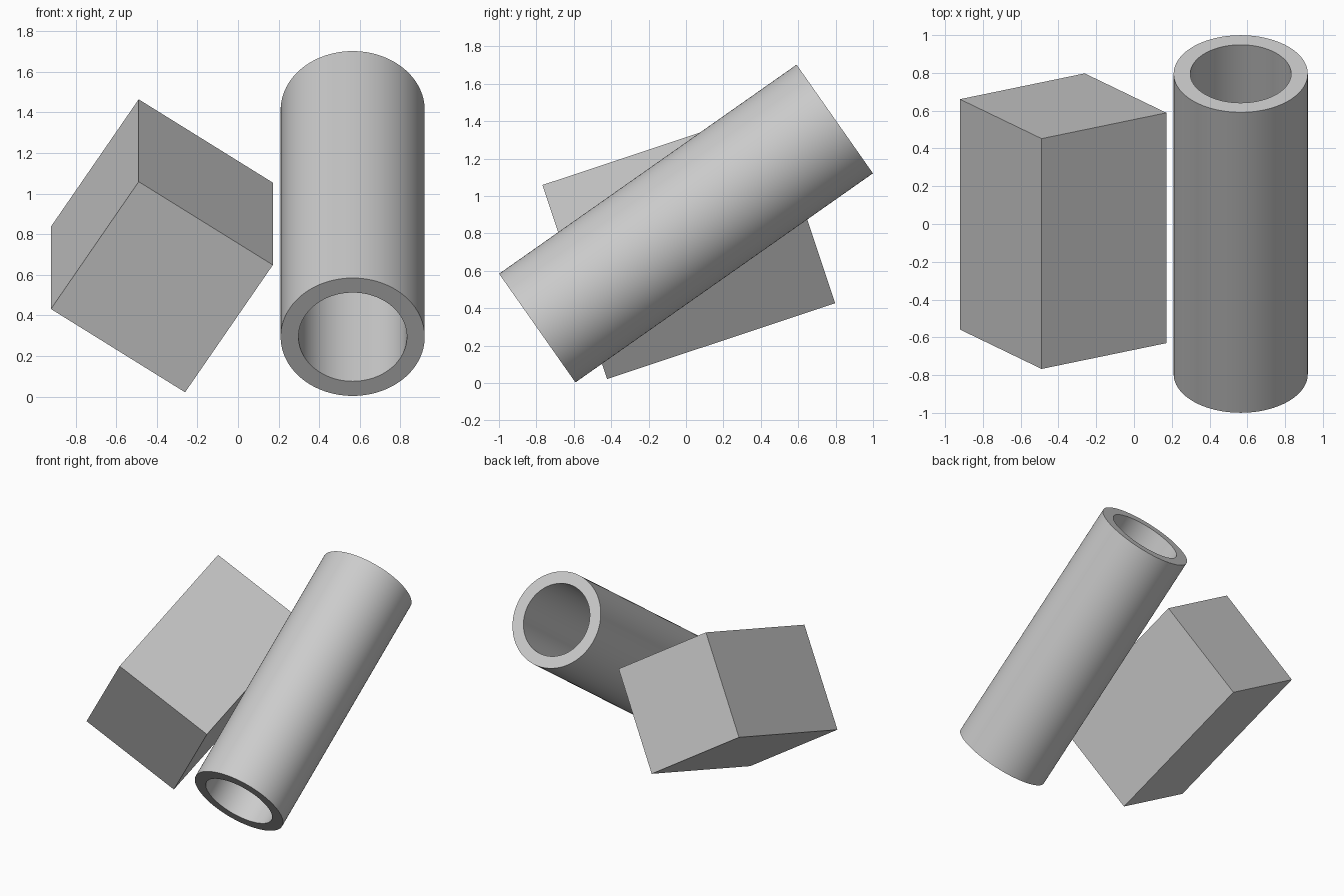
import bpy
import bmesh
from math import radians
from mathutils import Matrix

default = bpy.data.objects.get("Cube")
if default:
    bpy.data.objects.remove(default, do_unlink=True)

grey = bpy.data.materials.new("plain grey")
grey.use_nodes = True
colour = (0.6, 0.6, 0.6, 1)
grey.diffuse_color = colour
grey.node_tree.nodes["Principled BSDF"].inputs["Base Color"].default_value = colour


def add_part(name, bm, matrix):
    mesh = bpy.data.meshes.new(name)
    bmesh.ops.recalc_face_normals(bm, faces=bm.faces[:])
    bm.to_mesh(mesh)
    bm.free()
    mesh.materials.append(grey)
    part = bpy.data.objects.new(name, mesh)
    bpy.context.collection.objects.link(part)
    part.matrix_world = matrix
    return part


# Square block: rolled about its length, then pitched up at the back
bm = bmesh.new()
bmesh.ops.create_cube(bm, size=1, matrix=Matrix.Diagonal((0.79, 1.285, 0.79, 1)))
add_part("block", bm,
         Matrix.Translation((-0.375, 0.015, 0.743))
         @ Matrix.Rotation(radians(18.4), 4, 'X')
         @ Matrix.Rotation(radians(33.2), 4, 'Y'))

# Hollow tube: a rectangular wall section spun around the tube's axis
outer, inner, half = 0.355, 0.267, 0.972
section = [(inner, -half), (outer, -half), (outer, half), (inner, half)]
bm = bmesh.new()
verts = [bm.verts.new((r, 0, z)) for r, z in section]
edges = [bm.edges.new((verts[i], verts[i - 1])) for i in range(len(verts))]
bmesh.ops.spin(bm, geom=verts + edges, cent=(0, 0, 0), axis=(0, 0, 1),
               angle=radians(360), steps=96, use_merge=True)
bmesh.ops.remove_doubles(bm, verts=bm.verts[:], dist=0.0001)
tube = add_part("tube", bm,
                Matrix.Translation((0.565, 0, 0.853))
                @ Matrix.Rotation(radians(-54.9), 4, 'X'))

# Smooth the round walls, keeping the rims sharp
bpy.ops.object.select_all(action='DESELECT')
tube.select_set(True)
bpy.context.view_layer.objects.active = tube
bpy.ops.object.shade_smooth_by_angle(angle=radians(30))
